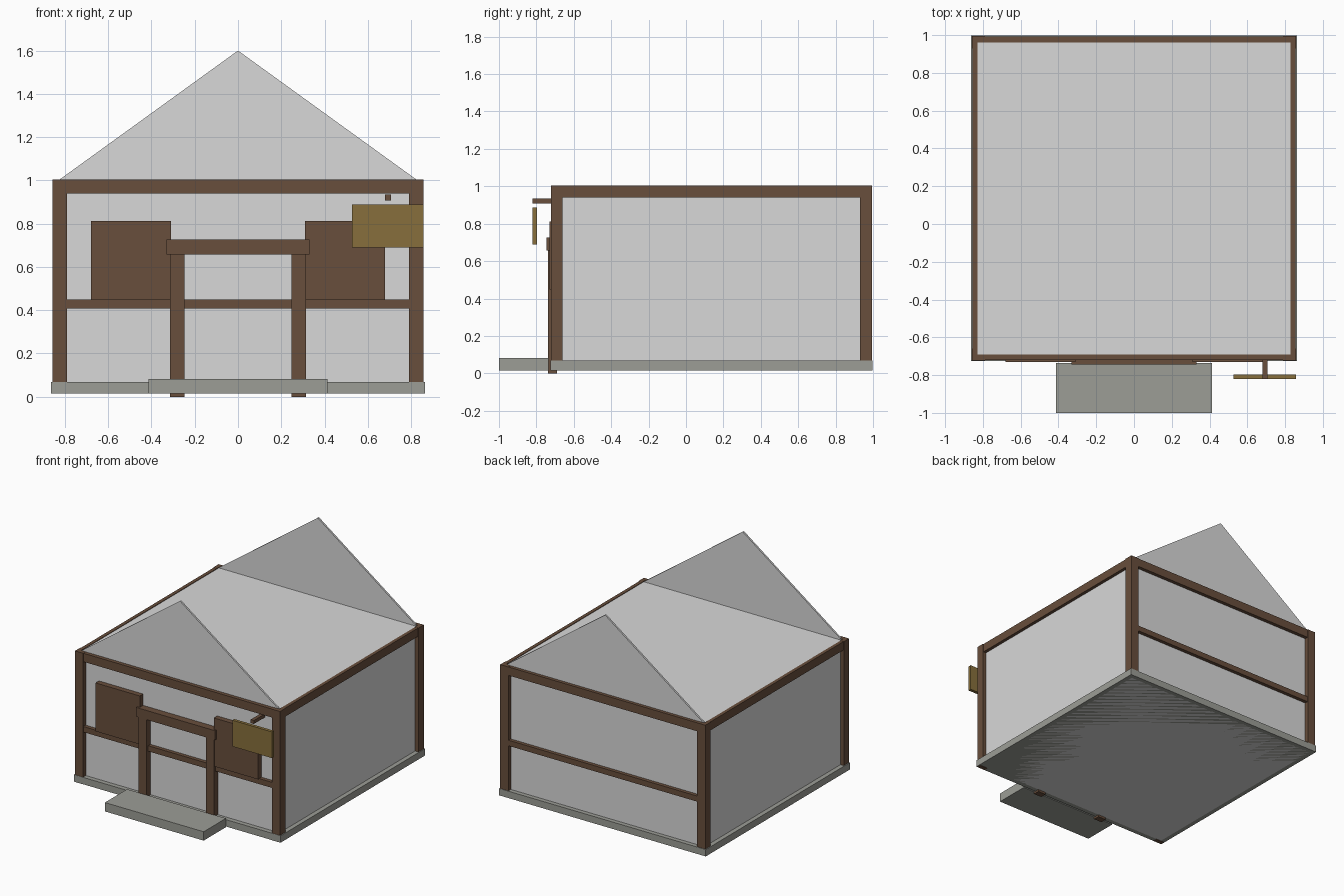
import bpy

if "Cube" in bpy.data.objects:
    bpy.data.objects.remove(bpy.data.objects["Cube"])


def material(name, r, g, b):
    # 8-bit display colour to linear
    lin = [((c / 255 + 0.055) / 1.055) ** 2.4 for c in (r, g, b)]
    m = bpy.data.materials.new(name)
    m.diffuse_color = (*lin, 1)
    m.use_nodes = True
    m.node_tree.nodes["Principled BSDF"].inputs["Base Color"].default_value = m.diffuse_color
    return m


PLASTER = material("pale_plaster", 216, 216, 216)
WOOD = material("brown_wood", 104, 78, 60)
STONE = material("grey_stone", 156, 157, 150)
BOARD = material("ochre_board", 135, 111, 60)


def mesh_object(name, verts, faces, mat):
    me = bpy.data.meshes.new(name)
    me.from_pydata(verts, [], faces)
    me.materials.append(mat)
    ob = bpy.data.objects.new(name, me)
    bpy.context.collection.objects.link(ob)
    return ob


def box(name, xs, ys, zs, mat):
    verts = [(x, y, z) for x in sorted(xs) for y in sorted(ys) for z in sorted(zs)]
    faces = [(0, 1, 3, 2), (4, 6, 7, 5), (0, 4, 5, 1),
             (2, 3, 7, 6), (0, 2, 6, 4), (1, 5, 7, 3)]
    return mesh_object(name, verts, faces, mat)


# Foundation, entrance step and wall block (sharing the foundation's underside)
box("foundation", (-0.864, 0.864), (-0.725, 0.998), (0.016, 0.068), STONE)
box("entrance_step", (-0.413, 0.413), (-1.0, -0.735), (0.016, 0.083), STONE)
box("walls", (-0.83, 0.83), (-0.69, 0.965), (0.016, 1.0), PLASTER)

# Gables: an outer and an inner triangular sheet at each end
for name, outer, inner in (("front_gable", -0.692, -0.679), ("back_gable", 0.967, 0.954)):
    tri = [(x, y, z) for y in (outer, inner)
           for x, z in ((-0.83, 1.0), (0.83, 1.0), (0, 1.6))]
    faces = [(0, 1, 2), (5, 4, 3)] if outer < inner else [(2, 1, 0), (3, 4, 5)]
    mesh_object(name, tri, faces, PLASTER)

# Front and back beams
for end, ys in (("front", (-0.72, -0.692)), ("back", (0.961, 0.992))):
    box(end + "_top_beam", (-0.853, 0.853), ys, (0.94, 1.004), WOOD)
    box(end + "_middle_beam", (-0.83, 0.83), ys, (0.408, 0.45), WOOD)

# Left and right sides, mirrored
for side, s in (("left", -1), ("right", 1)):
    box(side + "_top_beam", (s * 0.828, s * 0.854), (-0.70, 0.975), (0.94, 1.004), WOOD)
    # L-shaped corner posts wrap the wall corners
    for end, outer, face, inner, foot in (("front", -0.723, -0.69, -0.66, 0.014),
                                          ("back", 0.994, 0.963, 0.93, 0.018)):
        box(f"{end}_{side}_post", (s * 0.79, s * 0.858), (outer, face), (foot, 1.005), WOOD)
        box(f"{end}_{side}_post_return", (s * 0.828, s * 0.858), (face, inner),
            (0.022, 1.005), WOOD)
    # Doorway posts and upper shutters
    box(side + "_door_post", (s * 0.247, s * 0.314), (-0.738, -0.69), (0.0, 0.70), WOOD)
    box(side + "_shutter", (s * 0.31, s * 0.68), (-0.73, -0.688), (0.447, 0.813), WOOD)

# Doorway lintel
box("door_lintel", (-0.33, 0.33), (-0.745, -0.688), (0.657, 0.727), WOOD)

# Hanging sign and its bracket
box("sign_bracket", (0.68, 0.707), (-0.82, -0.688), (0.908, 0.934), WOOD)
box("sign_board", (0.527, 0.858), (-0.82, -0.796), (0.69, 0.888), BOARD)
